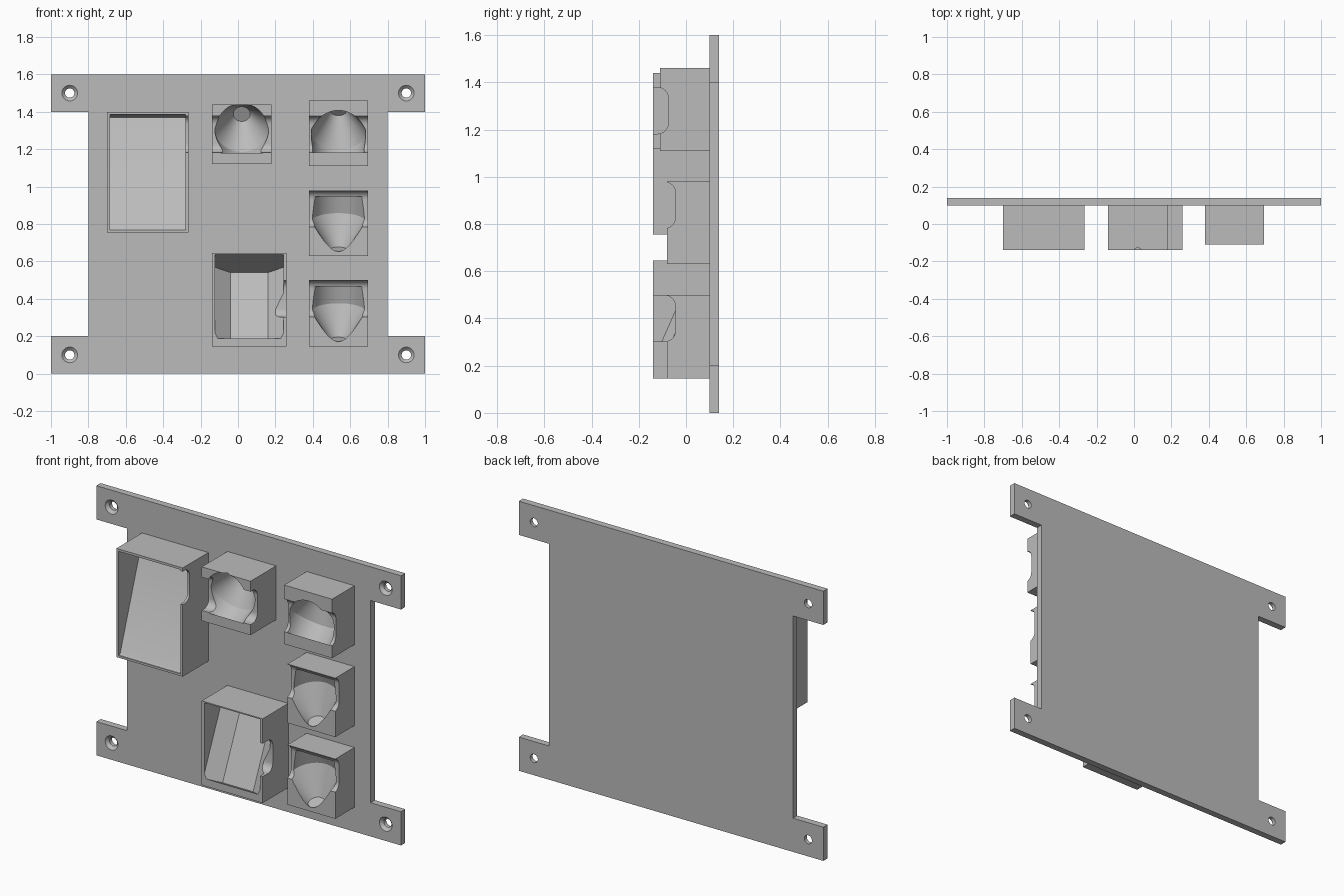
import bpy, bmesh
from math import sin, cos, radians, pi
from mathutils import Matrix, Vector

cube = bpy.data.objects.get("Cube")
if cube:
    bpy.data.objects.remove(cube, do_unlink=True)

grey = bpy.data.materials.new("matte grey")
grey.use_nodes = True
grey.diffuse_color = (0.5, 0.5, 0.5, 1)
grey.node_tree.nodes["Principled BSDF"].inputs["Base Color"].default_value = (0.5, 0.5, 0.5, 1)


def loft(name, rings):
    """Closed solid through a list of equal-length point rings."""
    bm = bmesh.new()
    loops = [[bm.verts.new(p) for p in ring] for ring in rings]
    n = len(loops[0])
    for a, b in zip(loops, loops[1:]):
        for i in range(n):
            j = (i + 1) % n
            bm.faces.new((a[i], a[j], b[j], b[i]))
    bm.faces.new(loops[0])
    bm.faces.new(loops[-1])
    bmesh.ops.recalc_face_normals(bm, faces=bm.faces)
    mesh = bpy.data.meshes.new(name)
    bm.to_mesh(mesh)
    bm.free()
    mesh.materials.append(grey)
    obj = bpy.data.objects.new(name, mesh)
    bpy.context.collection.objects.link(obj)
    return obj


def box(name, x0, x1, y0, y1, z0, z1):
    return loft(name, [[(x0, y, z0), (x1, y, z0), (x1, y, z1), (x0, y, z1)] for y in (y0, y1)])


def bar(name, x0, x1, yz):
    """Side profile in y and z carried along x."""
    return loft(name, [[(x, y, z) for y, z in yz] for x in (x0, x1)])


def turned(name, profile, origin, axis, sides=56):
    """Radius and distance pairs turned round an axis."""
    frame = Matrix.Translation(origin) @ axis.to_track_quat('Z', 'Y').to_matrix().to_4x4()
    return loft(name, [[frame @ Vector((r * cos(2 * pi * i / sides), r * sin(2 * pi * i / sides), h))
                        for i in range(sides)] for r, h in profile])


def carve(obj, cutters):
    for cutter in cutters:
        cutter.hide_render = True
        mod = obj.modifiers.new("carve", 'BOOLEAN')
        mod.operation = 'DIFFERENCE'
        mod.solver = 'EXACT'
        mod.object = cutter
        bpy.ops.object.select_all(action='DESELECT')
        obj.select_set(True)
        bpy.context.view_layer.objects.active = obj
        bpy.ops.object.modifier_apply(modifier=mod.name)
        bpy.data.objects.remove(cutter, do_unlink=True)
    bpy.ops.object.shade_smooth_by_angle(angle=radians(25))


def finger_groove(x0, x1, z, deep):
    """Round-cornered groove running sideways through a row."""
    h, r = 0.098, 0.045
    arc = [radians(a) for a in range(0, 91, 15)]
    upper = [(deep - r + r * sin(a), z + h - r + r * cos(a)) for a in arc]
    lower = [(y, 2 * z - zz) for y, zz in reversed(upper)]
    return bar("groove", x0, x1, [(-0.3, z + h)] + upper + lower + [(-0.3, z - h)])


def cone_pocket(x, y, z, tilt, up):
    """Cylinder with a tapered nose; x, y, z is the nose centre."""
    t = radians(tilt)
    axis = Vector((0, sin(t), up * cos(t)))
    return turned("pocket", [(0.145, -0.275), (0.145, -0.158), (0.045, 0)], (x, y, z), axis)


# Mounting plate with four ears and countersunk screw holes
plate_outline = [(-1, 0), (1, 0), (1, 0.2), (0.8, 0.2), (0.8, 1.4), (1, 1.4),
                 (1, 1.6), (-1, 1.6), (-1, 1.4), (-0.8, 1.4), (-0.8, 0.2), (-1, 0.2)]
plate = loft("mounting_plate", [[(x, y, z) for x, z in plate_outline] for y in (0.10, 0.14)])
screw = [(0.047, -0.01), (0.042, 0), (0.025, 0.017), (0.025, 0.06)]
carve(plate, [turned("hole", screw, (x, 0.10, z), Vector((0, 1, 0)), 32)
              for x in (-0.9, 0.9) for z in (0.1, 1.5)])

# Large box holder with a sloping floor
large = box("large_holder", -0.70, -0.265, -0.14, 0.12, 0.755, 1.40)
carve(large, [
    bar("pocket", -0.685, -0.28, [(-0.2, 0.765), (-0.135, 0.768), (-0.125, 0.78),
                                  (0.08, 1.37), (-0.14, 1.386), (-0.2, 1.386)]),
    finger_groove(-0.3, -0.2, 1.28, -0.075)])

# Bottle holder with a tilted, chamfered trough
bottle = box("bottle_holder", -0.14, 0.26, -0.14, 0.12, 0.145, 0.645)
t = radians(24)
out, along = Vector((0, -cos(t), sin(t))), Vector((0, sin(t), cos(t)))
trough = [(-0.1, 0), (0.1, 0), (0.183, 0.07), (0.183, 0.6), (-0.183, 0.6), (-0.183, 0.07)]
top = Vector((0.06, 0.08, 0.54))
carve(bottle, [
    loft("pocket", [[top + Vector((x, 0, 0)) + out * d + along * s for x, d in trough]
                    for s in (0, -0.41)]),
    finger_groove(0.2, 0.3, 0.4, -0.045)])

# Four holders for round, tapered pieces
holders = [
    ("upper_middle_holder", -0.14, 0.18, -0.14, 1.12, 1.44, (0.02, 0.06, 1.388, 62, 1), 1.28, -0.075),
    ("upper_left_holder", 0.38, 0.695, -0.11, 1.11, 1.46, (0.537, 0.05, 1.41, 43, 1), 1.28, -0.075),
    ("centre_left_holder", 0.38, 0.695, -0.08, 0.63, 0.98, (0.537, -0.032, 0.663, 18, -1), 0.88, -0.045),
    ("lower_left_holder", 0.38, 0.695, -0.08, 0.145, 0.5, (0.537, -0.032, 0.181, 18, -1), 0.4, -0.045),
]
for name, x0, x1, front, z0, z1, nose, groove_z, groove_y in holders:
    holder = box(name, x0, x1, front, 0.12, z0, z1)
    carve(holder, [cone_pocket(*nose), finger_groove(x0 - 0.05, x1 + 0.05, groove_z, groove_y)])
